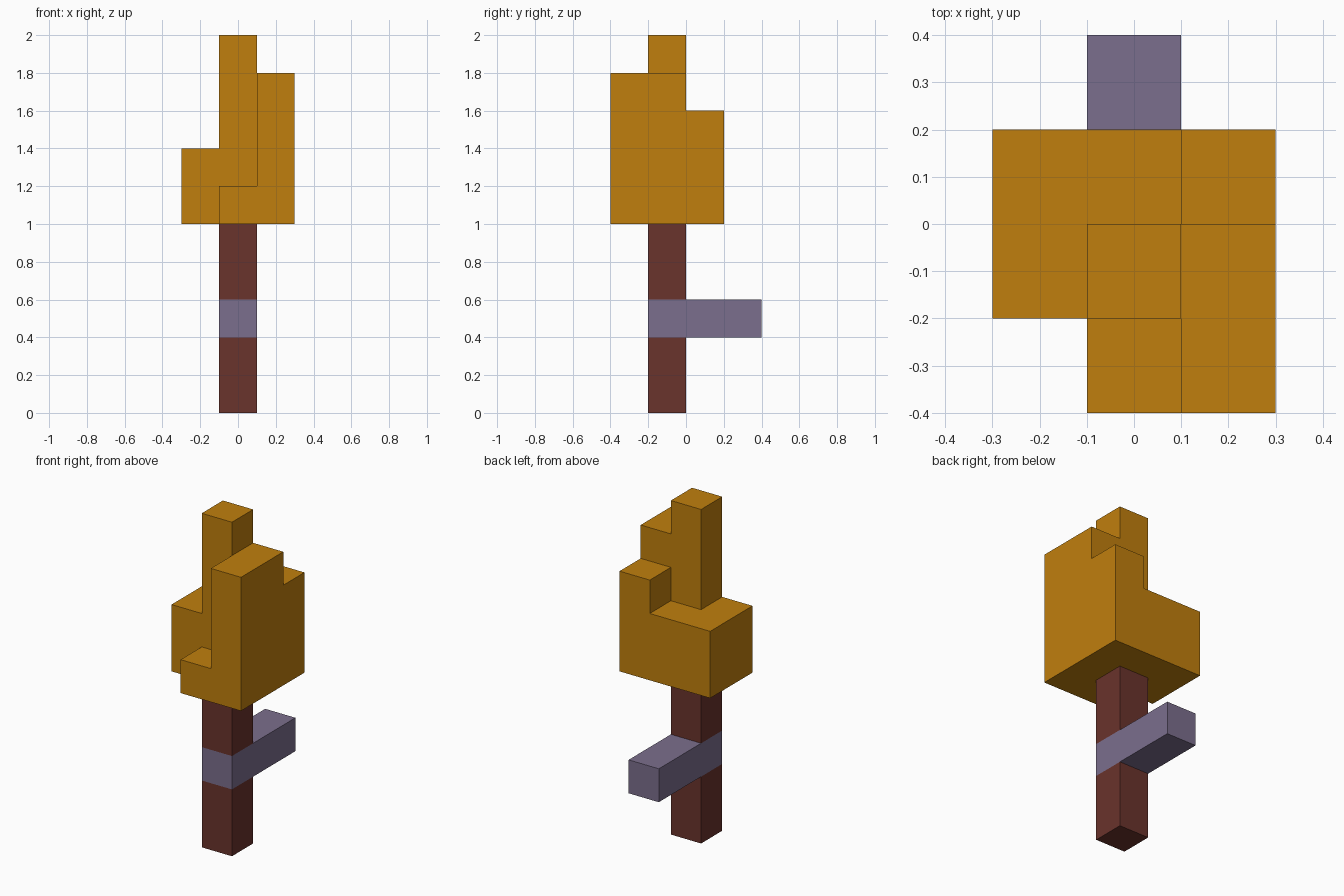
import bpy
import bmesh
import math
from mathutils import Vector

default_cube = bpy.data.objects.get("Cube")
if default_cube:
    bpy.data.objects.remove(default_cube, do_unlink=True)

UNIT = 0.2  # edge of one block


def make_material(name, color):
    mat = bpy.data.materials.new(name)
    mat.use_nodes = True
    mat.diffuse_color = (*color, 1)
    mat.node_tree.nodes["Principled BSDF"].inputs["Base Color"].default_value = (*color, 1)
    return mat


bark = make_material("red_brown_bark", (0.144, 0.033, 0.025))
branch_wood = make_material("grey_violet_wood", (0.198, 0.156, 0.266))
leaves = make_material("autumn_orange", (0.527, 0.212, 0.004))


def column(x, y, bottom, top):
    """Stack of blocks, given by its grid column and its block levels."""
    return {(x, y, z) for z in range(bottom, top)}


# Trunk, with the branch passing through it towards the back
trunk = column(0, 0, 0, 2) | column(0, 0, 3, 5)
branch = {(0, y, 2) for y in range(3)}

# Stepped crown: top level of each grid column
crown_tops = {
    (0, -1): 6, (1, -1): 9,
    (-1, 0): 7, (0, 0): 10, (1, 0): 9,
    (-1, 1): 7, (0, 1): 7, (1, 1): 8,
}
crown = set()
for (x, y), top in crown_tops.items():
    crown |= column(x, y, 5, top)

all_blocks = trunk | branch | crown


def build_part(name, blocks, mat):
    """Outer skin of the blocks, with flat areas merged into single faces."""
    bm = bmesh.new()
    for block in blocks:
        for axis in range(3):
            for side in (-1, 1):
                normal = Vector([side if i == axis else 0 for i in range(3)])
                if tuple(int(c) for c in Vector(block) + normal) in all_blocks:
                    continue
                u = Vector([1 if i == (axis + 1) % 3 else 0 for i in range(3)])
                v = normal.cross(u)
                middle = Vector(block) + Vector((0, -0.5, 0.5)) + normal / 2
                corners = [middle + (u * a + v * b) / 2
                           for a, b in ((-1, -1), (1, -1), (1, 1), (-1, 1))]
                bm.faces.new([bm.verts.new(c * UNIT) for c in corners])
    bmesh.ops.remove_doubles(bm, verts=bm.verts, dist=0.001)
    bmesh.ops.dissolve_limit(bm, angle_limit=math.radians(1),
                             verts=bm.verts, edges=bm.edges)
    mesh = bpy.data.meshes.new(name)
    bm.to_mesh(mesh)
    bm.free()
    mesh.materials.append(mat)
    obj = bpy.data.objects.new(name, mesh)
    bpy.context.collection.objects.link(obj)
    return obj


build_part("trunk", trunk, bark)
build_part("branch", branch, branch_wood)
build_part("crown", crown, leaves)
